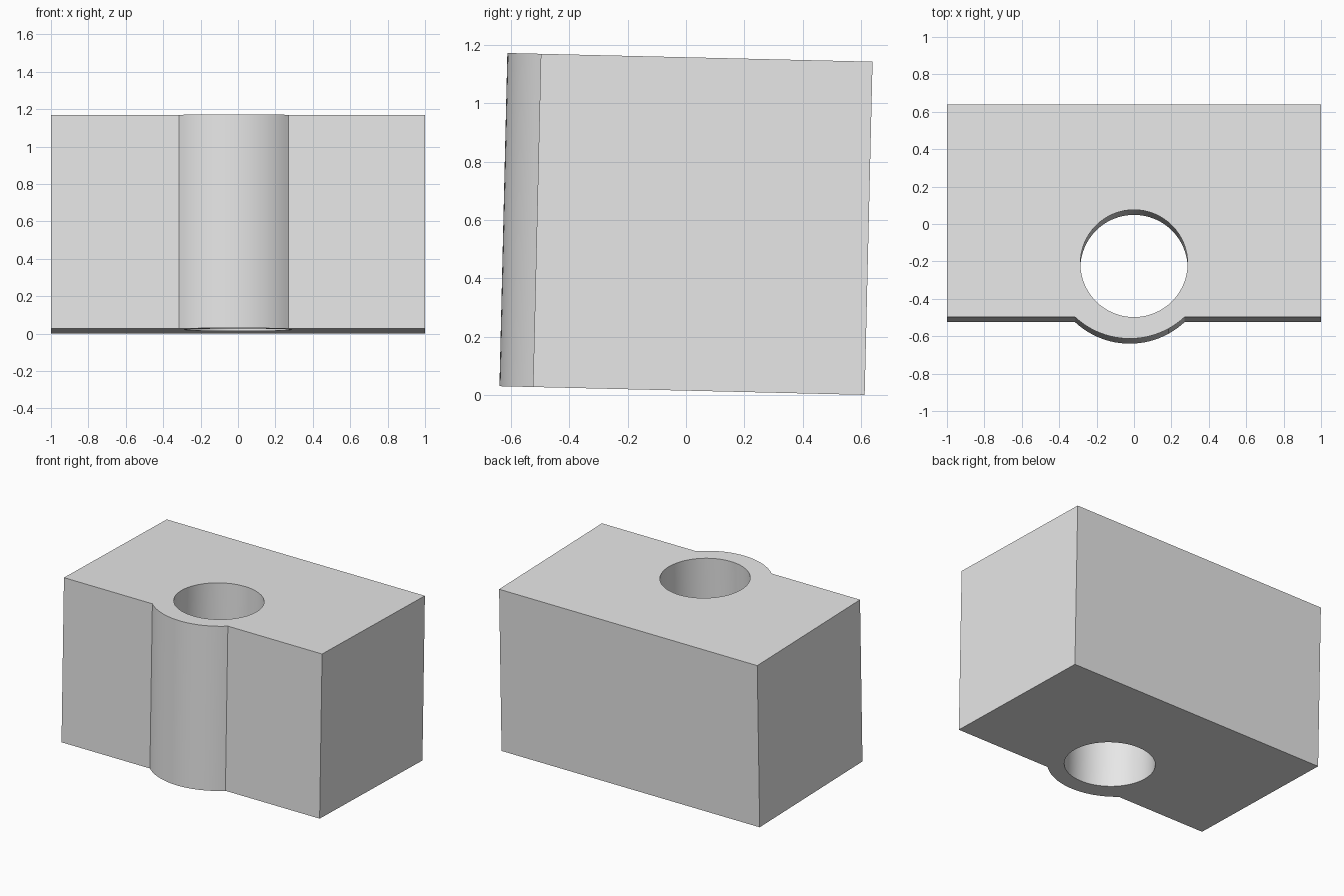
import bpy, bmesh, math
from mathutils import Matrix, Vector

cube = bpy.data.objects.get("Cube")
if cube:
    bpy.data.objects.remove(cube, do_unlink=True)

HEIGHT = 1.143
TILT = -0.0237
BACK, FRONT = 0.641, -0.497
BULGE_LEFT, BULGE_RIGHT, BULGE_DEPTH = -0.315, 0.27, 0.115
HOLE_Y, HOLE_RADIUS = -0.21, 0.287


def arc(cx, cy, radius, start, end, steps):
    """Points along a circular arc, both ends included."""
    angles = [start + (end - start) * i / steps for i in range(steps + 1)]
    return [(cx + radius * math.cos(a), cy + radius * math.sin(a)) for a in angles]


def add_loop(bm, points):
    verts = [bm.verts.new((x, y, 0)) for x, y in points]
    return [bm.edges.new((v, verts[i - 1])) for i, v in enumerate(verts)]


# Outline: rectangle with a shallow round bulge on the front
half = (BULGE_RIGHT - BULGE_LEFT) / 2
radius = (half ** 2 + BULGE_DEPTH ** 2) / (2 * BULGE_DEPTH)
spread = math.asin(half / radius)
bulge = arc((BULGE_LEFT + BULGE_RIGHT) / 2, FRONT - BULGE_DEPTH + radius, radius,
            -math.pi / 2 - spread, -math.pi / 2 + spread, 24)
outline = [(-1, BACK), (-1, FRONT)] + bulge + [(1, FRONT), (1, BACK)]
hole = arc(0, HOLE_Y, HOLE_RADIUS, 0, 2 * math.pi, 64)[:-1]

# Block with a through hole
bm = bmesh.new()
edges = add_loop(bm, outline) + add_loop(bm, hole)
bmesh.ops.triangle_fill(bm, use_beauty=True, edges=edges, normal=(0, 0, 1))
result = bmesh.ops.extrude_face_region(bm, geom=bm.faces[:], use_keep_orig=True)
lower = [g for g in result["geom"] if isinstance(g, bmesh.types.BMVert)]
bmesh.ops.translate(bm, verts=lower, vec=Vector((0, 0, -HEIGHT)))
bmesh.ops.recalc_face_normals(bm, faces=bm.faces[:])

# Slight backward lean, resting on the ground by its back edge
bm.transform(Matrix.Rotation(TILT, 4, 'X'))
lowest = min(v.co.z for v in bm.verts)
ys = [v.co.y for v in bm.verts]
bmesh.ops.translate(bm, verts=bm.verts[:],
                    vec=Vector((0, -(min(ys) + max(ys)) / 2, -lowest)))

mesh = bpy.data.meshes.new("bored_block")
bm.to_mesh(mesh)
bm.free()
block = bpy.data.objects.new("bored_block", mesh)
bpy.context.collection.objects.link(block)

# Plain grey finish
grey = bpy.data.materials.new("light_grey")
grey.use_nodes = True
colour = (0.8, 0.8, 0.8, 1)
grey.diffuse_color = colour
grey.node_tree.nodes["Principled BSDF"].inputs["Base Color"].default_value = colour
mesh.materials.append(grey)

bpy.ops.object.select_all(action='DESELECT')
block.select_set(True)
bpy.context.view_layer.objects.active = block
bpy.ops.object.shade_smooth_by_angle(angle=math.radians(25))
